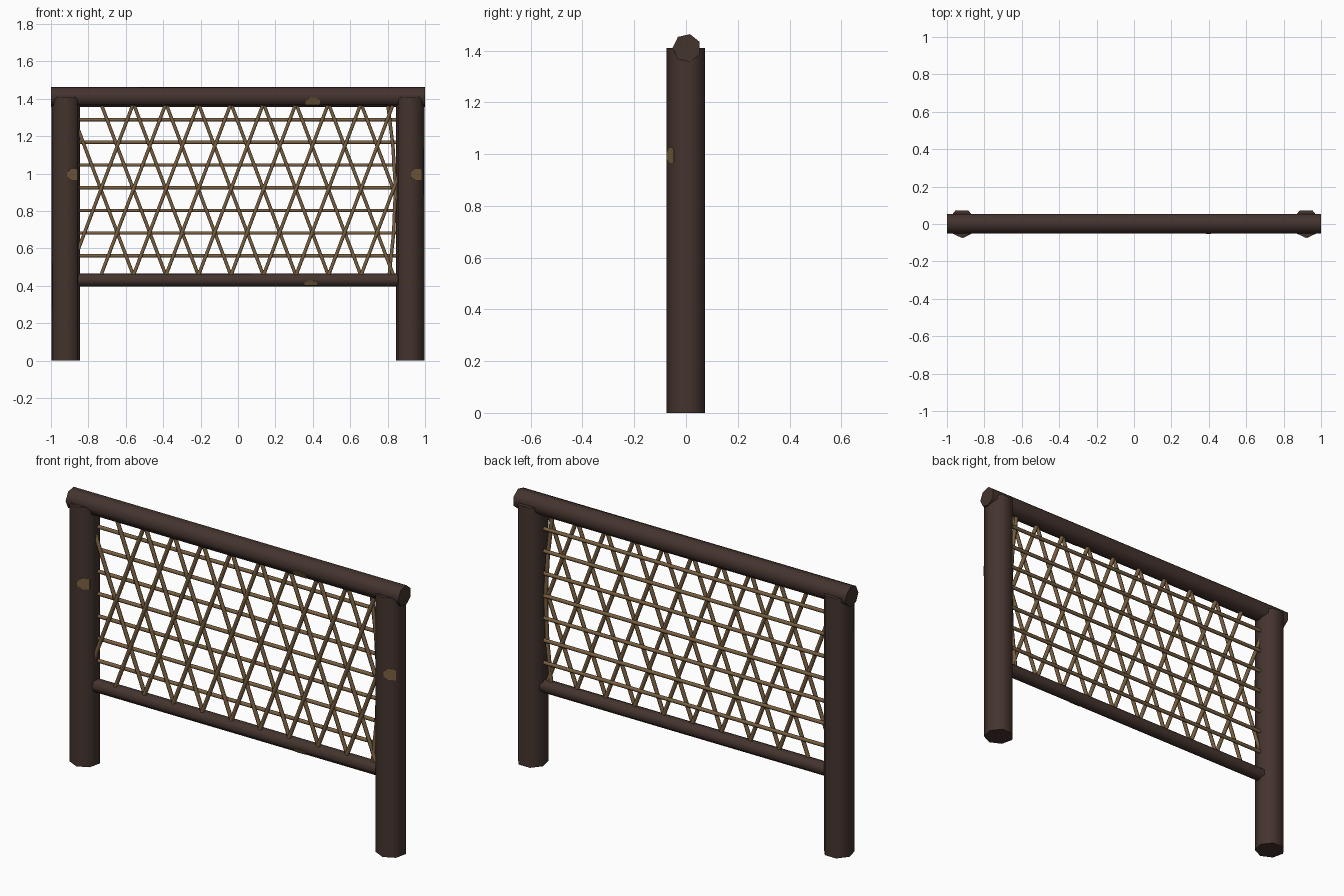
import bpy, math
from mathutils import Vector

if "Cube" in bpy.data.objects:
    bpy.data.objects.remove(bpy.data.objects["Cube"])


def material(name, rgb):
    m = bpy.data.materials.new(name)
    m.use_nodes = True
    m.diffuse_color = (*rgb, 1)
    m.node_tree.nodes["Principled BSDF"].inputs["Base Color"].default_value = (*rgb, 1)
    return m


BARK = material("dark bark", (0.058, 0.034, 0.027))
CANE = material("tan cane", (0.19, 0.115, 0.052))
KNOT = material("bare wood", (0.19, 0.115, 0.052))


def mesh_object(name, verts, faces, mat):
    me = bpy.data.meshes.new(name)
    me.from_pydata(verts, [], faces)
    me.materials.append(mat)
    ob = bpy.data.objects.new(name, me)
    bpy.context.collection.objects.link(ob)
    return ob


def pole(name, path, radius, sides, mat):
    """Tube along a path lying in the xz plane, with one corner facing the front."""
    pts = [Vector(p) for p in path]
    verts, faces = [], []
    for i, p in enumerate(pts):
        along = (pts[min(i + 1, len(pts) - 1)] - pts[max(i - 1, 0)]).normalized()
        front = Vector((0, -1, 0))
        side = along.cross(front)
        for k in range(sides):
            a = math.tau * k / sides
            verts.append(p + radius * (math.cos(a) * front + math.sin(a) * side))
    for i in range(len(pts) - 1):
        for k in range(sides):
            n = (k + 1) % sides
            faces.append((i * sides + k, i * sides + n, (i + 1) * sides + n, (i + 1) * sides + k))
    faces.append(tuple(reversed(range(sides))))
    faces.append(tuple(range(len(verts) - sides, len(verts))))
    ob = mesh_object(name, verts, faces, mat)
    bpy.ops.object.select_all(action="DESELECT")
    ob.select_set(True)
    bpy.context.view_layer.objects.active = ob
    bpy.ops.object.shade_smooth_by_angle(angle=math.radians(65))
    return ob


def knot(name, centre, along, radius, length):
    """Thin bare patch covering the facet beside the front corner of a seven-sided pole."""
    centre, along = Vector(centre), Vector(along)
    front = Vector((0, -1, 0))
    side = along.cross(front)
    step = math.tau / 7
    a = front * radius
    b = (front * math.cos(step) + side * math.sin(step)) * radius
    out = (a + b).normalized() * 0.002
    outline = [(0.08, -0.2), (0.08, 0.15), (0.4, 0.5), (1, 0.45), (1, -0.5), (0.45, -0.5)]
    base = [centre + a.lerp(b, u) + along * length * v for u, v in outline]
    n = len(base)
    verts = [p - out for p in base] + [p + out for p in base]
    faces = [tuple(range(n)), tuple(reversed(range(n, 2 * n)))]
    faces += [(i, i + n, (i + 1) % n + n, (i + 1) % n) for i in range(n)]
    mesh_object(name, verts, faces, KNOT)


# Frame of two posts and two rails
Y = 0.003
POST_X, POST_R, TOP_Z, LOW_Z = 0.92, 0.078, 1.41, 0.43
for side, x in (("left", POST_X), ("right", -POST_X)):
    pole(side + "_post", [(x, Y, 0), (x, Y, TOP_Z)], POST_R, 7, BARK)
    knot(side + "_post_knot", (x, Y, 0.995), (0, 0, 1), POST_R, 0.06)
pole("top_rail", [(-1, Y, TOP_Z), (1, Y, TOP_Z)], 0.055, 7, BARK)
pole("bottom_rail", [(-0.855, Y, LOW_Z), (0.855, Y, LOW_Z)], 0.036, 7, BARK)
knot("top_rail_knot", (0.4, Y, TOP_Z), (1, 0, 0), 0.055, 0.08)
knot("bottom_rail_knot", (0.39, Y, LOW_Z), (1, 0, 0), 0.036, 0.07)

# Horizontal canes
for i in range(7):
    z = 0.56 + 0.1213 * i
    pole(f"level_cane_{i + 1}", [(-0.86, Y + 0.009, z), (0.86, Y + 0.009, z)], 0.01, 6, CANE)

# Diagonal canes, each leaning across two spacings and ending inside the posts
GAP, START, LIMIT = 0.1738, -0.733, 0.865
Z0, Z1 = 0.455, 1.375


def diagonal(name, x0, x1, y):
    def at(t):
        return (x0 + (x1 - x0) * t, y, Z0 + (Z1 - Z0) * t)
    hits = sorted(((-LIMIT - x0) / (x1 - x0), (LIMIT - x0) / (x1 - x0)))
    pole(name, [at(max(0, hits[0])), at(min(1, hits[1]))], 0.0105, 6, CANE)


for k in range(-1, 9):
    low, high = START + GAP * k, START + GAP * (k + 2)
    diagonal(f"rising_cane_{k + 2}", low, high, Y - 0.009)
    diagonal(f"falling_cane_{k + 2}", high, low, Y - 0.002)

# Bowed cane against the left post
pole("bowed_cane", [(0.8, Y, Z1), (0.828, Y, 1.15), (0.842, Y, 0.92), (0.832, Y, 0.68), (0.808, Y, Z0)],
     0.0105, 6, CANE)
